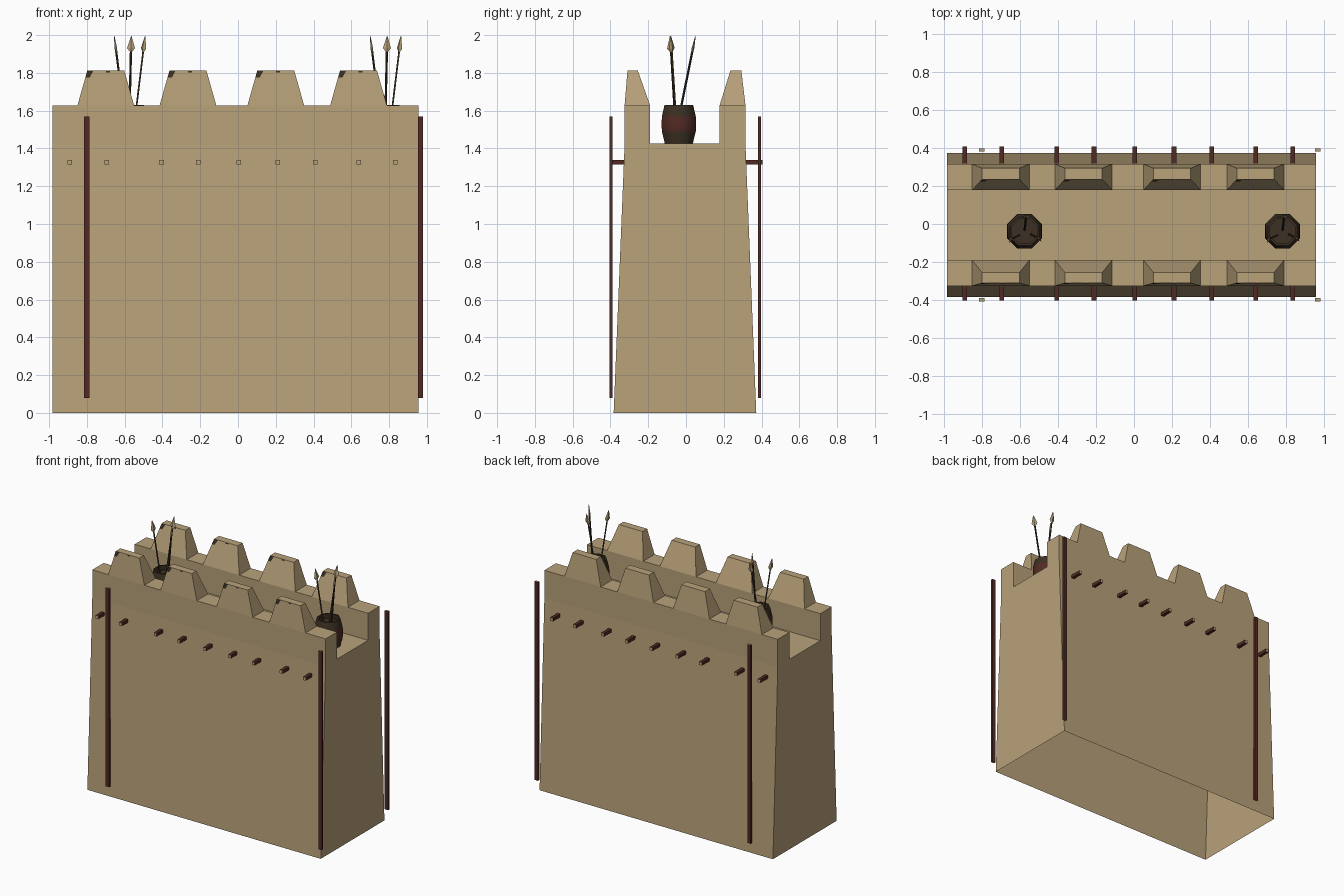
import bpy, bmesh, math
from mathutils import Vector, Matrix

if "Cube" in bpy.data.objects:
    bpy.data.objects.remove(bpy.data.objects["Cube"])


def material(name, rgb):
    m = bpy.data.materials.new(name)
    m.diffuse_color = (*rgb, 1)
    m.use_nodes = True
    m.node_tree.nodes["Principled BSDF"].inputs["Base Color"].default_value = m.diffuse_color
    return m


SAND = material("sandstone", (0.48, 0.36, 0.195))
WOOD = material("red brown wood", (0.085, 0.023, 0.017))
DARK = material("dark brown", (0.045, 0.029, 0.016))
BONE = material("pale spear tip", (0.44, 0.33, 0.19))


def finish(name, bm, mats):
    bmesh.ops.recalc_face_normals(bm, faces=bm.faces)
    me = bpy.data.meshes.new(name)
    bm.to_mesh(me)
    bm.free()
    for m in mats:
        me.materials.append(m)
    ob = bpy.data.objects.new(name, me)
    bpy.context.collection.objects.link(ob)
    return ob


def loft(bm, rings, cap_start=True, cap_end=True):
    """Skin a list of equal-length point rings."""
    vs = [[bm.verts.new(p) for p in r] for r in rings]
    n = len(vs[0])
    bands = []
    for a, b in zip(vs, vs[1:]):
        bands.append([bm.faces.new((a[i], a[(i + 1) % n], b[(i + 1) % n], b[i])) for i in range(n)])
    if cap_start:
        bm.faces.new(vs[0][::-1])
    if cap_end:
        bands.append([bm.faces.new(vs[-1])])
    return bands


def rect(x0, x1, y0, y1, z):
    return [(x0, y0, z), (x1, y0, z), (x1, y1, z), (x0, y1, z)]


def timber(name, lo, hi, axis):
    """Box beam with pale end grain along the given axis."""
    bm = bmesh.new()
    loft(bm, [rect(lo[0], hi[0], lo[1], hi[1], lo[2]), rect(lo[0], hi[0], lo[1], hi[1], hi[2])])
    bm.normal_update()
    for f in bm.faces:
        f.material_index = int(abs(f.normal[axis]) > 0.9)
    return finish(name, bm, [WOOD, SAND])


# Wall body: tapered section with a walkway trench, open underneath
section = [(-0.383, 0), (-0.325, 1.42), (-0.325, 1.628), (-0.19, 1.628), (-0.19, 1.425),
           (0.178, 1.425), (0.178, 1.628), (0.315, 1.628), (0.315, 1.42), (0.372, 0)]
bm = bmesh.new()
loft(bm, [[(x, y, z) for y, z in section] for x in (-0.982, 0.955)])
bmesh.ops.recalc_face_normals(bm, faces=bm.faces)
bmesh.ops.delete(bm, geom=[f for f in bm.faces if f.calc_center_median().z < 0.01], context='FACES')
finish("wall_body", bm, [SAND])

# Merlons on both parapets, each with a small dark chip at the top left corner
for i, cx in enumerate((-0.70, -0.265, 0.20, 0.638)):
    for side, b0, b1, t0, t1 in (("front", -0.325, -0.19, -0.31, -0.255),
                                 ("back", 0.178, 0.315, 0.235, 0.293)):
        bm = bmesh.new()
        loft(bm, [rect(cx - 0.15, cx + 0.15, b0, b1, 1.628),
                  rect(cx - 0.098, cx + 0.098, t0, t1, 1.812)], cap_start=False)
        finish(f"{side}_merlon_{i}", bm, [SAND])

        def on_face(x, z):
            return (cx + x, b0 + (t0 - b0) * (z - 1.628) / 0.184 - 0.001, z)
        bm = bmesh.new()
        for poly in ([(-0.107, 1.775), (-0.085, 1.775), (-0.066, 1.811), (-0.098, 1.811)],
                     [(0.0, 1.803), (0.022, 1.803), (0.022, 1.811), (0.0, 1.811)]):
            bm.faces.new([bm.verts.new(on_face(*p)) for p in poly])
        chip = finish(f"{side}_chip_{i}", bm, [DARK])

# Beam ends poking out of both wall faces
for i, x in enumerate((-0.89, -0.695, -0.405, -0.21, 0.005, 0.21, 0.408, 0.64, 0.833)):
    timber(f"front_beam_{i}", (x - 0.012, -0.402, 1.314), (x + 0.012, -0.30, 1.338), 1)
    timber(f"back_beam_{i}", (x - 0.012, 0.29, 1.314), (x + 0.012, 0.406, 1.338), 1)

# Tall posts standing just off the wall
for x in (-0.80, 0.966):
    for side, y in (("front", -0.398), ("back", 0.388)):
        timber(f"{side}_post", (x - 0.014, y - 0.008, 0.08), (x + 0.014, y + 0.008, 1.57), 2)


def ring(c, r, z, n=8):
    return [(c[0] + r * math.cos(math.tau * (k + 0.5) / n),
             c[1] + r * math.sin(math.tau * (k + 0.5) / n), z) for k in range(n)]


def spear(name, base, tip, facing):
    """Thin shaft with a flattened leaf head turned to the facing angle."""
    base, tip = Vector(base), Vector(tip)
    length = (tip - base).length
    bm = bmesh.new()
    prof = [(0.006, 0.006, 0), (0.006, 0.006, length - 0.085), (0.021, 0.007, length - 0.065),
            (0.0015, 0.0015, length)]
    bands = loft(bm, [[(a, 0, z), (0, b, z), (-a, 0, z), (0, -b, z)] for a, b, z in prof])
    for f in bands[1] + bands[2] + bands[3]:
        f.material_index = 1
    rot = Vector((0, 0, 1)).rotation_difference(tip - base).to_matrix().to_4x4()
    bm.transform(Matrix.Translation(base) @ rot @ Matrix.Rotation(facing, 4, 'Z'))
    finish(name, bm, [DARK, BONE])


# Barrels of spears on the walkway
for i, cx in enumerate((-0.575, 0.78)):
    c = (cx, -0.038)
    bm = bmesh.new()
    bands = loft(bm, [ring(c, r, z) for r, z in ((0.08, 1.425), (0.097, 1.49), (0.099, 1.53),
                                                 (0.097, 1.57), (0.082, 1.63), (0.07, 1.63),
                                                 (0.07, 1.595))])
    for k, band in enumerate(bands):
        for f in band:
            f.material_index = 0 if k in (1, 2) else 1
    barrel = finish(f"barrel_{i}", bm, [WOOD, DARK])
    bpy.context.view_layer.objects.active = barrel
    barrel.select_set(True)
    bpy.ops.object.shade_smooth_by_angle(angle=math.radians(50))
    barrel.select_set(False)

    # base offset, tip offset and facing of each leaning spear
    for j, (b, t, a) in enumerate((((-0.025, -0.02), (-0.08, -0.046), 1.25),
                                   ((0.0, 0.0), (0.01, 0.088), 0.0),
                                   ((0.03, -0.015), (0.083, -0.042), -0.85))):
        spear(f"spear_{i}_{j}", (c[0] + b[0], c[1] + b[1], 1.56),
              (c[0] + t[0], c[1] + t[1], 1.995), a)
